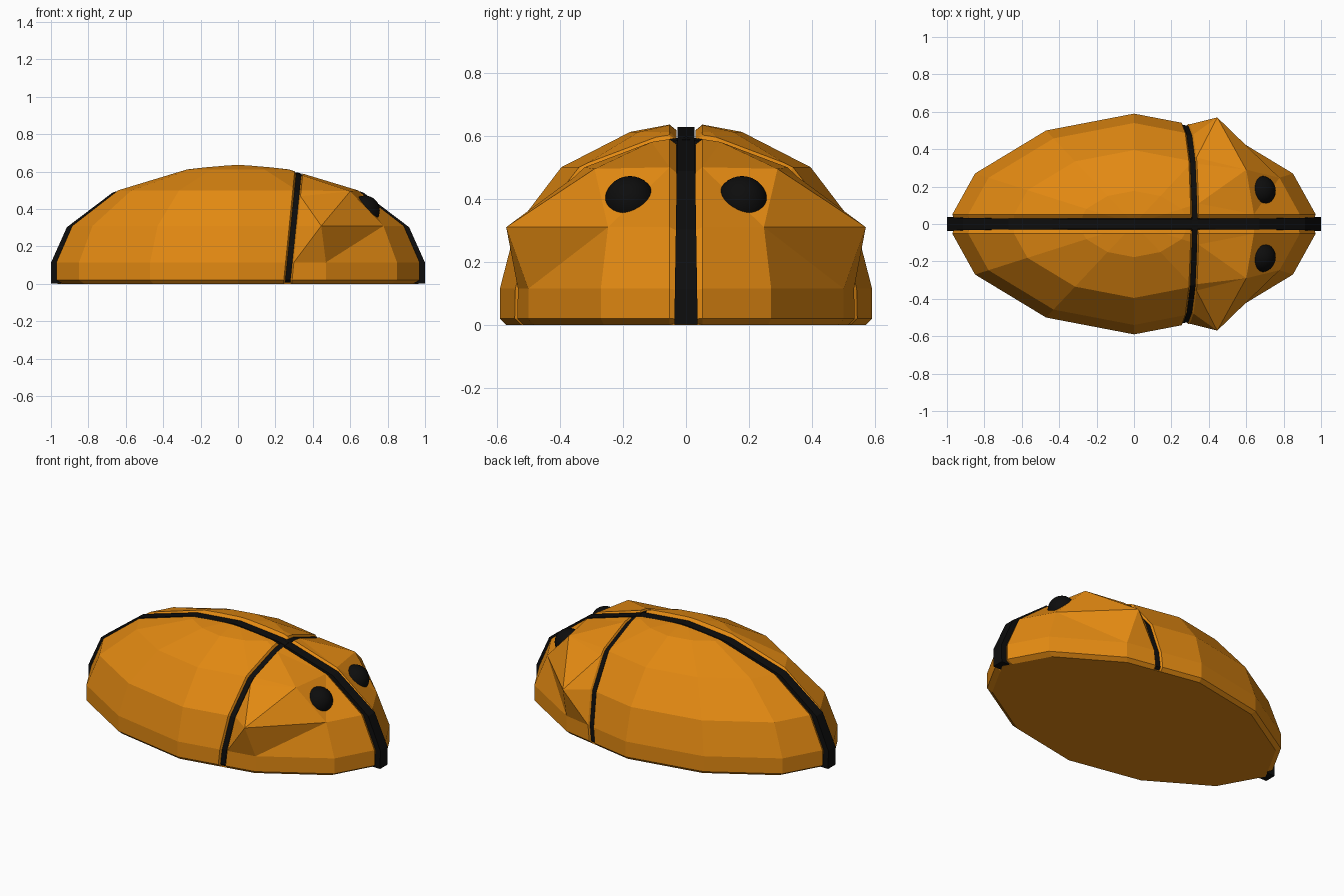
import bpy, bmesh, math
from mathutils import Vector

if "Cube" in bpy.data.objects:
    bpy.data.objects.remove(bpy.data.objects["Cube"])


def material(name, color):
    m = bpy.data.materials.new(name)
    m.diffuse_color = (*color, 1)
    m.use_nodes = True
    m.node_tree.nodes["Principled BSDF"].inputs["Base Color"].default_value = m.diffuse_color
    return m


AMBER = material("amber", (0.76, 0.25, 0.006))
BLACK = material("black", (0.004, 0.004, 0.004))

# Quarter outline of the shell, and (height, scale) of each ring
QUARTER = [(1, 0), (0.85, 0.27), (0.47, 0.5), (0, 0.59)]
RINGS = [(0, 0.965), (0.02, 1), (0.115, 1), (0.31, 0.915), (0.5, 0.67), (0.612, 0.3)]
APEX = 0.645
SEAM = Vector((0.265, 0, 0))
SEAM_N = Vector((1, 0, -0.1)).normalized()


def outline():
    half = QUARTER + [(-x, y) for x, y in reversed(QUARTER[:-1])]
    return half + [(x, -y) for x, y in reversed(half[1:-1])]


def dome():
    bm = bmesh.new()
    rings = [[bm.verts.new((x * s, y * s, z)) for x, y in outline()] for z, s in RINGS]
    n = len(rings[0])
    for a, b in zip(rings, rings[1:]):
        for i in range(n):
            j = (i + 1) % n
            bm.faces.new((a[i], a[j], b[j], b[i]))
    top = bm.verts.new((0, 0, APEX))
    for i in range(n):
        bm.faces.new((rings[-1][i], rings[-1][(i + 1) % n], top))
    bm.faces.new(rings[0][::-1])
    return bm


def cut(bm, co, no, clear=True):
    geom = bm.verts[:] + bm.edges[:] + bm.faces[:]
    bmesh.ops.bisect_plane(bm, geom=geom, dist=1e-5, plane_co=co, plane_no=no, clear_inner=clear)


def finish(bm, name, mat, mirror=False):
    bmesh.ops.recalc_face_normals(bm, faces=bm.faces[:])
    me = bpy.data.meshes.new(name)
    bm.to_mesh(me)
    bm.free()
    me.materials.append(mat)
    ob = bpy.data.objects.new(name, me)
    bpy.context.collection.objects.link(ob)
    if mirror:
        m = ob.modifiers.new("mirror", 'MIRROR')
        m.use_axis = (False, True, False)
    return ob


def shell(name, side, moves=()):
    bm = dome()
    n = SEAM_N * side
    Y = Vector((0, 1, 0))
    # keep one quarter, with a loop beside each edge for the groove lip
    cut(bm, Y * 0.03, Y)
    cut(bm, Y * 0.052, Y, False)
    cut(bm, SEAM + n * 0.012, n)
    cut(bm, SEAM + n * 0.022, n, False)
    for v in bm.verts:
        on_y = v.co.y < 0.0305
        on_x = (v.co - SEAM).dot(n) < 0.0125
        if on_y:
            v.co.x *= 0.98
            v.co.z *= 0.965
        elif on_x:
            v.co.y *= 0.97
            v.co.z *= 0.97
    # pull single corners out to form the brow
    for old, new in moves:
        v = min(bm.verts, key=lambda v: (v.co - Vector(old)).length)
        v.co = new
        bmesh.ops.triangulate(bm, faces=[f for f in v.link_faces if len(f.verts) > 3])
    finish(bm, name, AMBER, True)


shell("rear_shell", -1)
shell("front_shell", 1, [((0.43, 0.457, 0.31), (0.445, 0.57, 0.31)),
                         ((0.57, 0.181, 0.5), (0.6, 0.29, 0.495))])

# Underside plate
bm = bmesh.new()
low = [bm.verts.new((x * 0.965, y * 0.965, 0)) for x, y in outline()]
f = bm.faces.new(low)
up = bmesh.ops.extrude_face_region(bm, geom=[f])
for v in up["geom"]:
    if isinstance(v, bmesh.types.BMVert):
        v.co.z = 0.015
        v.co.x *= 0.99
        v.co.y *= 0.99
finish(bm, "underside", AMBER)

# Lengthwise black stripe
bm = bmesh.new()
side = [(s if i else 1, z * 0.977 if z else 0.001) for i, (z, s) in enumerate(RINGS)]
prof = side + [(0, APEX * 0.972)] + [(-x, z) for x, z in reversed(side)]
a, b = [[bm.verts.new((x, y * (0.037 - 0.016 * z), z)) for x, z in prof] for y in (-1, 1)]
bm.faces.new(a)
bm.faces.new(b[::-1])
for i in range(len(prof)):
    j = (i + 1) % len(prof)
    bm.faces.new((a[i], a[j], b[j], b[i]))
finish(bm, "centre_stripe", BLACK)

# Crosswise black stripe
bm = dome()
for s in (-1, 1):
    cut(bm, SEAM - SEAM_N * s * 0.014, SEAM_N * s)
for v in bm.verts:
    v.co.y *= 0.982
    v.co.z = v.co.z * 0.98 + 0.001
bmesh.ops.holes_fill(bm, edges=[e for e in bm.edges if e.is_boundary])
finish(bm, "cross_stripe", BLACK)

# Eyes
bm = bmesh.new()
bmesh.ops.create_uvsphere(bm, u_segments=32, v_segments=16, radius=0.08)
bmesh.ops.translate(bm, verts=bm.verts[:], vec=(0.678, 0.178, 0.392))
for f in bm.faces:
    f.smooth = True
finish(bm, "eyes", BLACK, True)
